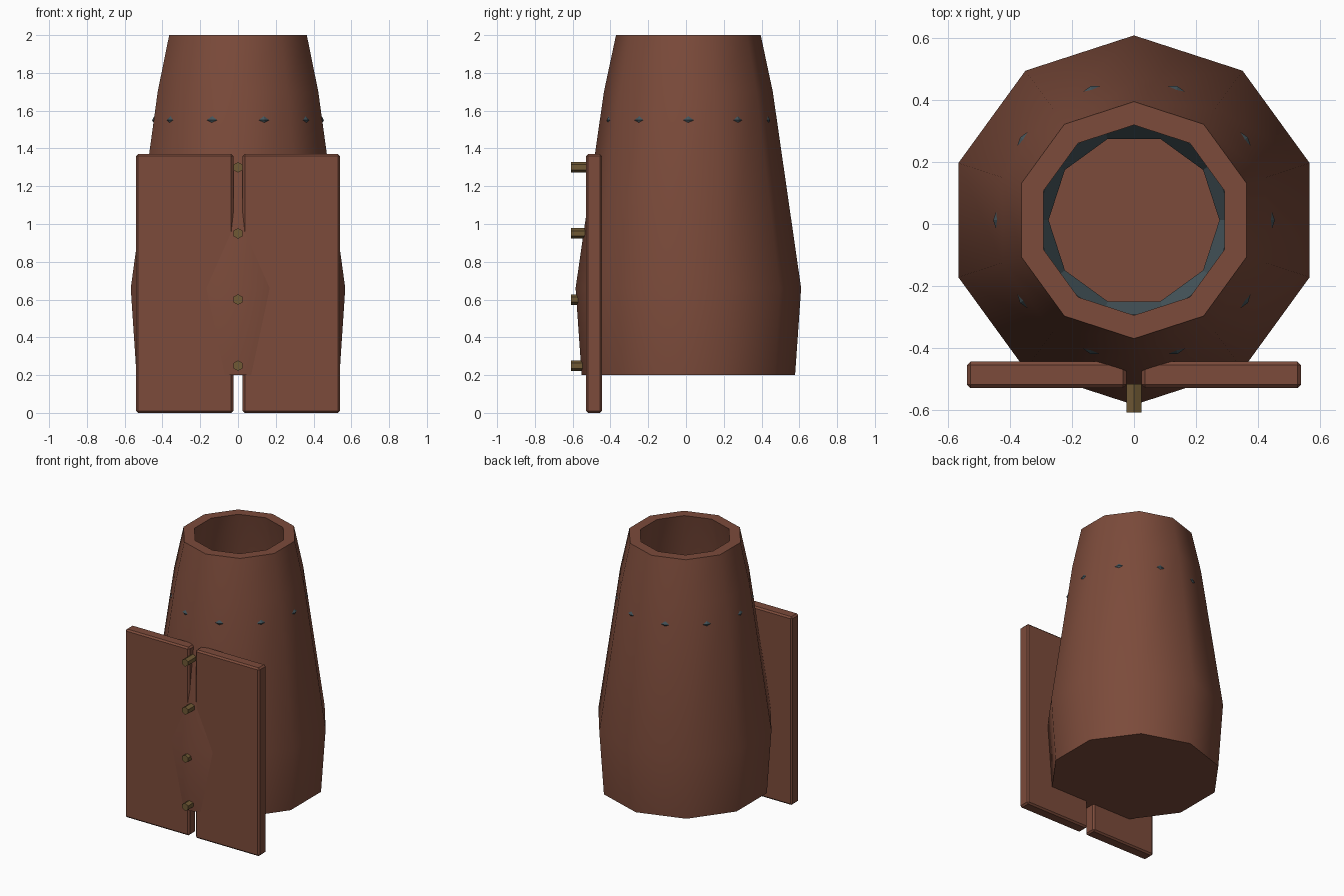
import bpy, bmesh, math
from mathutils import Matrix

if "Cube" in bpy.data.objects:
    bpy.data.objects.remove(bpy.data.objects["Cube"])

CY = 0.0125   # y of the body axis
SIDES = 10


def material(name, rgb):
    m = bpy.data.materials.new(name)
    m.diffuse_color = (*rgb, 1)
    m.use_nodes = True
    m.node_tree.nodes["Principled BSDF"].inputs["Base Color"].default_value = m.diffuse_color
    return m


leather = material("brown_leather", (0.2, 0.07, 0.043))
slate = material("dark_slate", (0.06, 0.09, 0.105))
brass = material("dull_brass", (0.16, 0.10, 0.035))


def make(name, bm, mat, smooth=None):
    bmesh.ops.recalc_face_normals(bm, faces=bm.faces)
    me = bpy.data.meshes.new(name)
    bm.to_mesh(me)
    bm.free()
    me.materials.append(mat)
    ob = bpy.data.objects.new(name, me)
    bpy.context.collection.objects.link(ob)
    if smooth:
        bpy.ops.object.select_all(action='DESELECT')
        ob.select_set(True)
        bpy.context.view_layer.objects.active = ob
        bpy.ops.object.shade_smooth_by_angle(angle=math.radians(smooth))
    return ob


# Hollow tapered body: outer profile up, over the rim, and down the inside
profile = [(0.565, 0.2), (0.597, 0.66), (0.447, 1.7), (0.383, 2.0),
           (0.3075, 2.0), (0.37, 1.7), (0.52, 0.66), (0.49, 0.28)]
bm = bmesh.new()
rings = []
for r, z in profile:
    angles = [math.pi / 2 + math.tau * i / SIDES for i in range(SIDES)]
    rings.append([bm.verts.new((r * math.cos(a), CY + r * math.sin(a), z)) for a in angles])
for lo, hi in zip(rings, rings[1:]):
    for i in range(SIDES):
        j = (i + 1) % SIDES
        bm.faces.new((lo[i], lo[j], hi[j], hi[i]))
bm.faces.new(rings[0])
bm.faces.new(rings[-1])
make("body", bm, leather, 45)

# Collar ring inside the neck, its corners just poking through the wall
bpy.ops.mesh.primitive_torus_add(major_segments=SIDES, minor_segments=6,
                                 major_radius=0.3655, minor_radius=0.0895,
                                 location=(0, CY, 1.55))
collar = bpy.context.object
collar.name = "collar_ring"
collar.data.materials.append(slate)

# Two front panels with small bevelled edges
for side, name in ((-1, "front_panel_left"), (1, "front_panel_right")):
    bm = bmesh.new()
    bmesh.ops.create_cube(bm, size=1, matrix=Matrix.Translation((side * 0.2825, -0.4875, 0.685))
                          @ Matrix.Diagonal((0.515, 0.085, 1.37, 1)))
    bmesh.ops.bevel(bm, geom=bm.edges[:], offset=0.011, segments=1, affect='EDGES')
    make(name, bm, leather)

# Row of hexagonal buttons
for k in range(4):
    bm = bmesh.new()
    bmesh.ops.create_cone(bm, cap_ends=True, segments=6, radius1=0.028, radius2=0.028, depth=0.092,
                          matrix=Matrix.Translation((0, -0.563, 0.25 + 0.35 * k))
                          @ Matrix.Rotation(math.pi / 2, 4, 'X'))
    make(f"button_{k + 1}", bm, brass)
